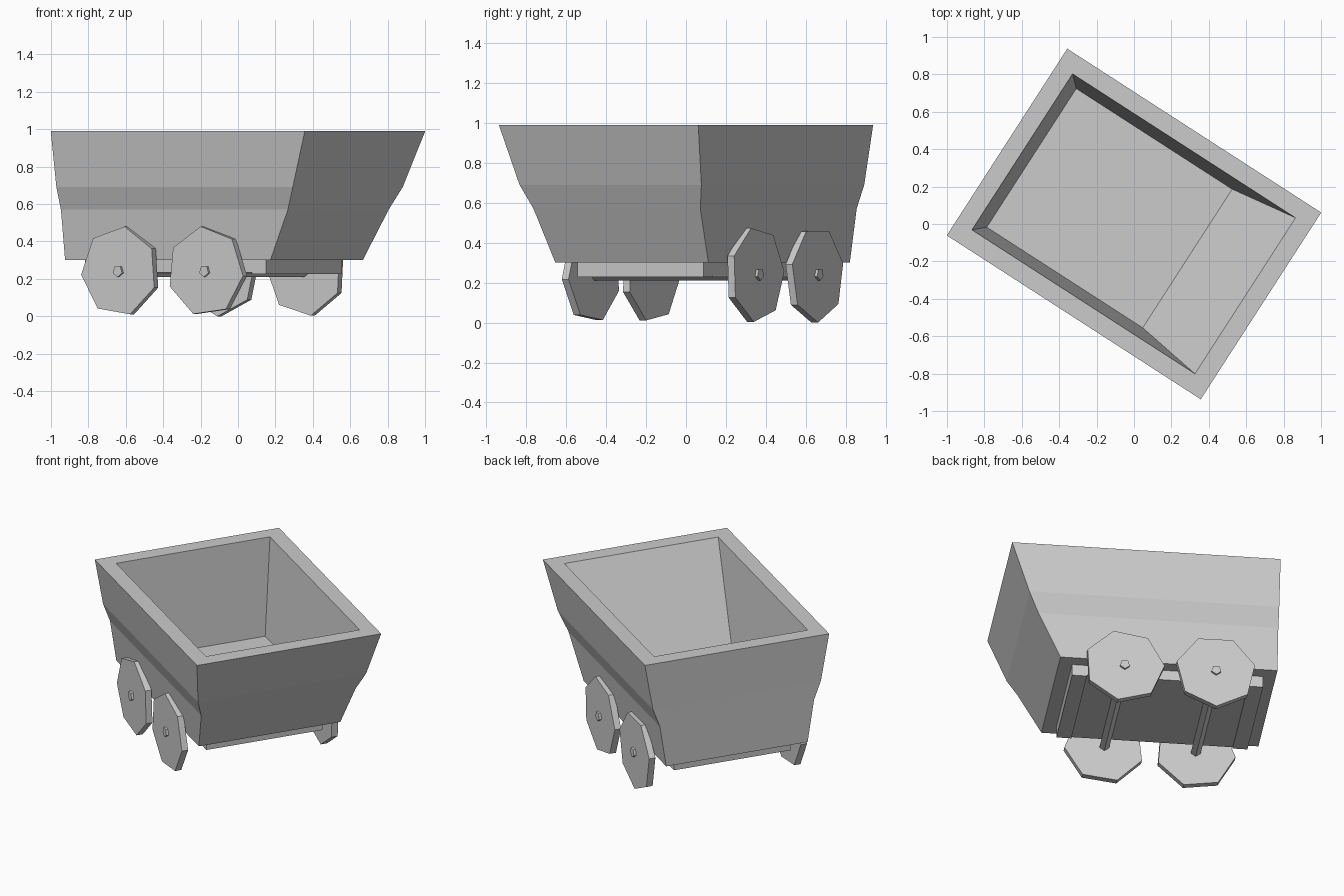
import bpy, bmesh
from math import radians, cos, sin, pi

if "Cube" in bpy.data.objects:
    bpy.data.objects.remove(bpy.data.objects["Cube"])

TURN = radians(-32.83)   # the cart stands turned on the grid


def finish(name, bm):
    bmesh.ops.recalc_face_normals(bm, faces=bm.faces)
    mesh = bpy.data.meshes.new(name)
    bm.to_mesh(mesh)
    bm.free()
    obj = bpy.data.objects.new(name, mesh)
    obj.rotation_euler.z = TURN
    bpy.context.collection.objects.link(obj)
    return obj


def loft(name, rings):
    """Skin a list of point rings and cap both ends."""
    bm = bmesh.new()
    loops = [[bm.verts.new(p) for p in ring] for ring in rings]
    n = len(loops[0])
    for a, b in zip(loops, loops[1:]):
        for i in range(n):
            j = (i + 1) % n
            bm.faces.new((a[i], a[j], b[j], b[i]))
    bm.faces.new(loops[0])
    bm.faces.new(loops[-1])
    return finish(name, bm)


def rect(u0, u1, v, z):
    return [(u0, -v, z), (u1, -v, z), (u1, v, z), (u0, v, z)]


def disc(name, u, v0, v1, z, r, sides, phase):
    """Prism whose axis runs across the cart."""
    angles = [radians(phase) + 2 * pi * i / sides for i in range(sides)]
    return loft(name, [[(u + r * cos(a), v, z + r * sin(a)) for a in angles]
                       for v in (v0, v1)])


# Tub: outer wall up to the rim, then the inner wall down to the floor
loft("tub", [
    rect(-0.806, 0.50, 0.456, 0.30),
    rect(-0.806, 0.638, 0.497, 0.57),
    rect(-0.806, 0.698, 0.542, 0.69),
    rect(-0.808, 0.808, 0.594, 0.99),
    rect(-0.711, 0.708, 0.496, 0.99),
    rect(-0.652, 0.34, 0.441, 0.37),
])

# Chassis with a cross bar at each end
loft("chassis", [rect(-0.64, 0.33, 0.374, z) for z in (0.235, 0.302)])
for name, u0, u1 in (("front_cross_bar", 0.33, 0.42), ("rear_cross_bar", -0.73, -0.64)):
    loft(name, [rect(u0, u1, 0.375, z) for z in (0.227, 0.302)])

# Axles and seven-sided wheels, each wheel turned a little differently
for end, u, phases in (("front", 0.12, (97, 74)), ("rear", -0.43, (81.5, 63.6))):
    disc(end + "_axle", u, -0.523, 0.523, 0.241, 0.031, 5, -90)
    for side, s, phase in (("near", -1, phases[0]), ("far", 1, phases[1])):
        disc(f"{end}_wheel_{side}", u, s * 0.468, s * 0.508, 0.241, 0.241, 7, phase)
